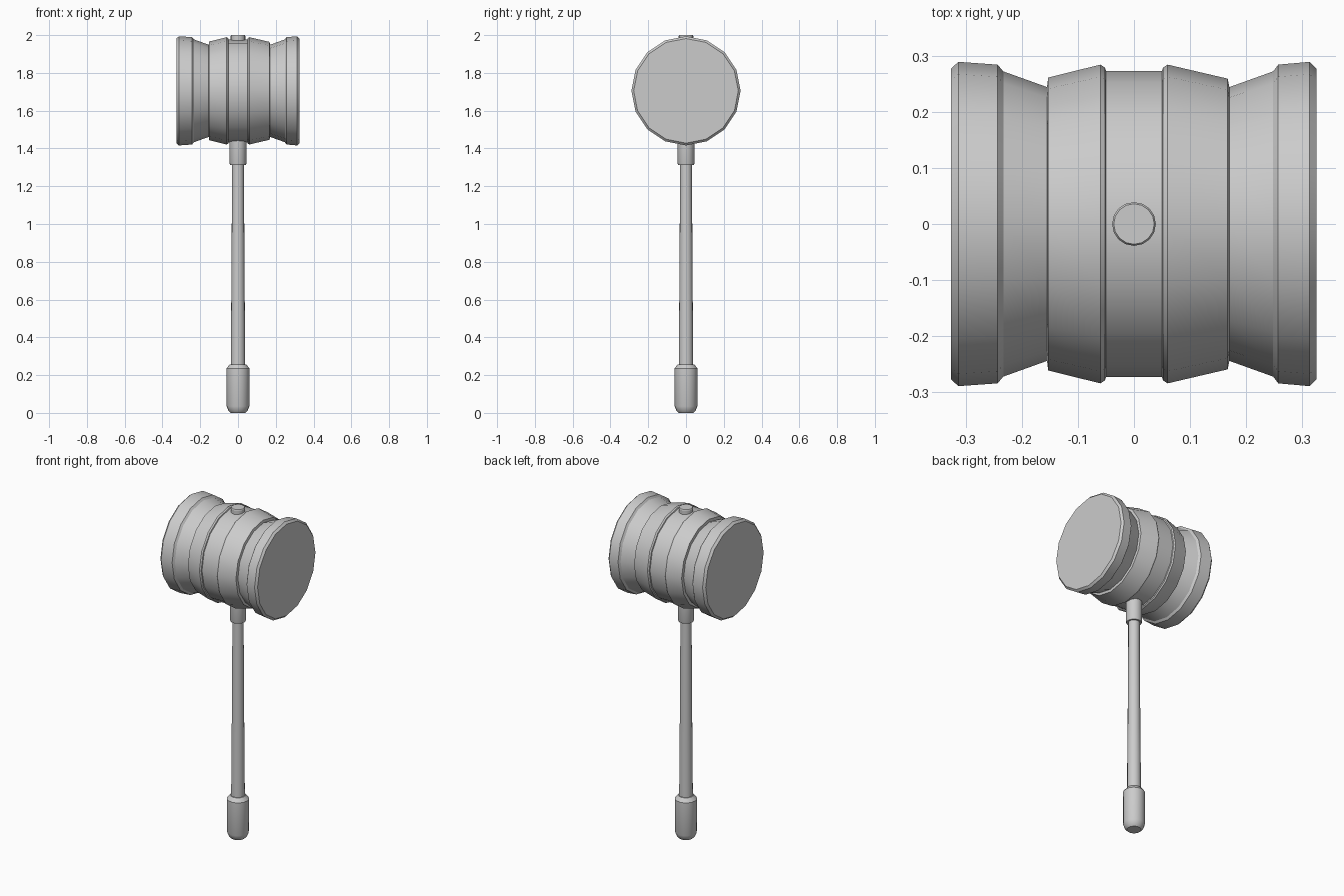
import bpy, bmesh, math
from mathutils import Matrix

if "Cube" in bpy.data.objects:
    bpy.data.objects.remove(bpy.data.objects["Cube"])


def lathe(name, profile, sides=16, matrix=Matrix()):
    """Spin (radius, height) points about z, cap both ends, then transform."""
    bm = bmesh.new()
    rings = []
    for r, h in profile:
        rings.append([bm.verts.new((r * math.cos(2 * math.pi * i / sides),
                                    r * math.sin(2 * math.pi * i / sides), h))
                      for i in range(sides)])
    for a, b in zip(rings, rings[1:]):
        for i in range(sides):
            j = (i + 1) % sides
            bm.faces.new((a[i], a[j], b[j], b[i]))
    bm.faces.new(rings[0][::-1])
    bm.faces.new(rings[-1])
    bm.transform(matrix)
    bmesh.ops.recalc_face_normals(bm, faces=bm.faces)
    mesh = bpy.data.meshes.new(name)
    bm.to_mesh(mesh)
    bm.free()
    obj = bpy.data.objects.new(name, mesh)
    bpy.context.collection.objects.link(obj)
    bpy.ops.object.select_all(action='DESELECT')
    obj.select_set(True)
    bpy.context.view_layer.objects.active = obj
    bpy.ops.object.shade_smooth_by_angle(angle=math.radians(30))
    return obj


# Head: turned profile lying along x, with flared rims and two raised bands
head_profile = [
    (0.277, -0.326), (0.289, -0.313), (0.284, -0.243), (0.272, -0.233),
    (0.244, -0.155), (0.261, -0.153), (0.284, -0.060), (0.279, -0.052),
    (0.273, -0.050), (0.273, 0.050), (0.279, 0.052), (0.284, 0.060),
    (0.259, 0.167), (0.244, 0.170), (0.272, 0.248), (0.284, 0.257),
    (0.289, 0.313), (0.277, 0.325)]
lathe("mallet_head", head_profile,
      matrix=Matrix.Translation((0, 0, 1.705)) @ Matrix.Rotation(math.pi / 2, 4, 'Y'))

# Grip knob at the foot
lathe("grip", [(0.040, 0.0), (0.051, 0.011), (0.060, 0.035), (0.061, 0.235),
               (0.043, 0.257), (0.036, 0.257)])

# Slightly tapered shaft
lathe("shaft", [(0.038, 0.24), (0.037, 0.47), (0.035, 0.66), (0.034, 0.86),
                (0.032, 1.17), (0.032, 1.33)])

# Collar under the head
lathe("collar", [(0.034, 1.312), (0.042, 1.312), (0.045, 1.320), (0.045, 1.46)])

# Peg showing through the top of the head
lathe("top_peg", [(0.039, 1.95), (0.039, 1.995), (0.036, 2.0)])
